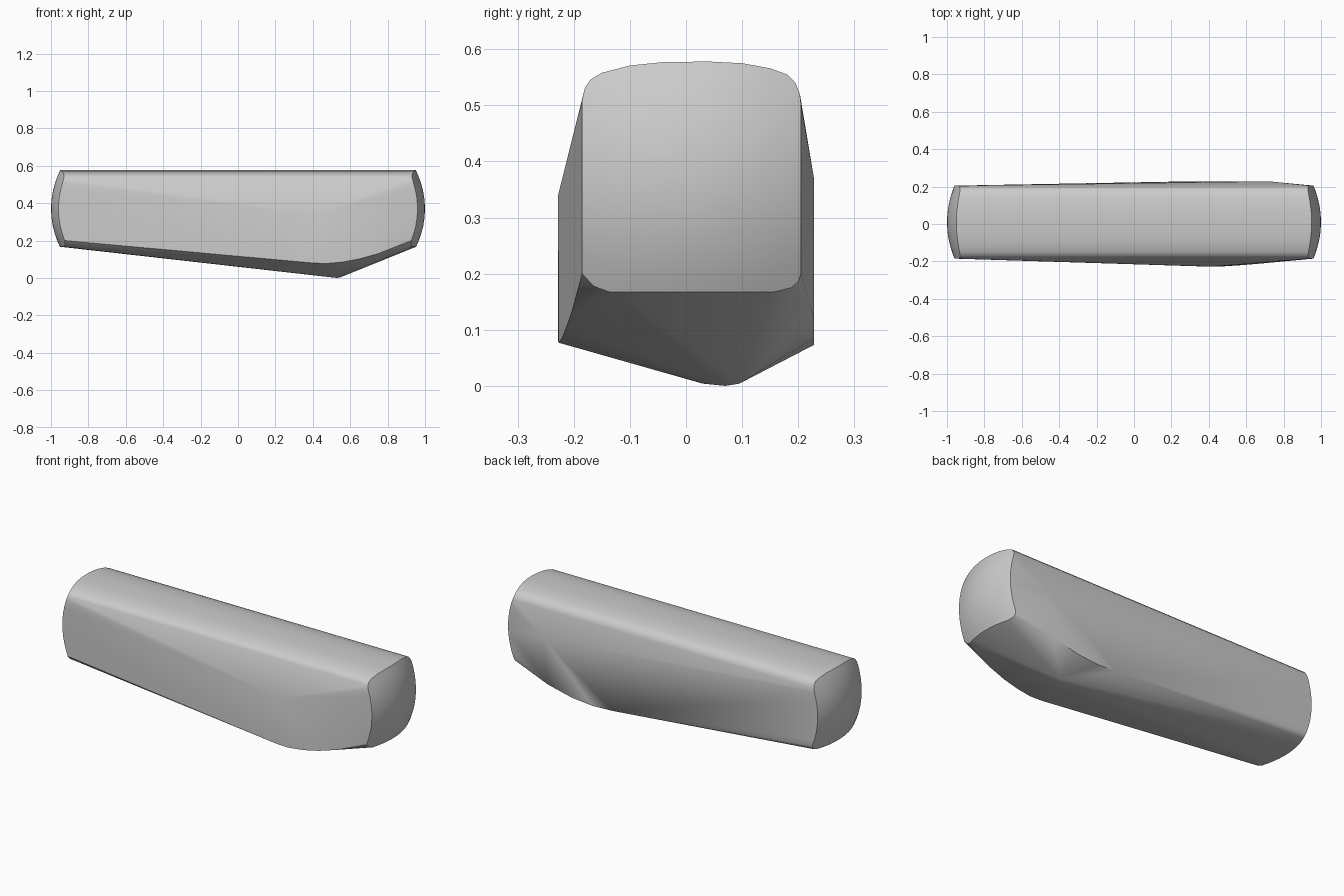
import bpy, bmesh, math
from mathutils import Vector

cube = bpy.data.objects.get("Cube")
if cube:
    bpy.data.objects.remove(cube, do_unlink=True)

grey = bpy.data.materials.new("plain grey")
grey.use_nodes = True
grey.diffuse_color = (0.6, 0.6, 0.6, 1)
grey.node_tree.nodes["Principled BSDF"].inputs["Base Color"].default_value = (0.6, 0.6, 0.6, 1)

# End cross-section (y, z): crowned top, straight sides, small lower corners
section = [(-.185, .2), (-.185, .51), (-.18, .532), (-.17, .546), (-.15, .558),
           (-.1, .571), (-.04, .577), (.04, .578), (.1, .575), (.15, .566),
           (.18, .555), (.195, .54), (.203, .52), (.205, .5), (.205, .2),
           (.2, .186), (.188, .175), (.155, .167), (-.135, .167), (-.155, .174),
           (-.165, .178)]
centre = Vector((0.01, 0.37))


def dense(loop, step=0.04):
    """Subdivide the long spans of a closed loop."""
    out = []
    for i, p in enumerate(loop):
        a, b = Vector(p), Vector(loop[(i + 1) % len(loop)])
        n = max(1, math.ceil((b - a).length / step))
        out += [a.lerp(b, k / n) for k in range(n)]
    return out


def dome(p):
    """Distance of the bulging end from the middle."""
    d = p - centre
    return 1 - 1.05 * d.x ** 2 - 1.15 * d.y ** 2


bm = bmesh.new()

# Domed ends, as shrinking rings
for side in (-1, 1):
    for scale in (1, .85, .65, .45, .25, 0):
        ring = dense(section) if scale else [centre]
        for p in ring:
            q = centre + (p - centre) * scale
            bm.verts.new((side * dome(q), q.x, q.y))

# Front swell: upright ridge and curved lower edge
swell = [(.42, -.228, .34), (.4, -.228, .08), (.47, -.227, .077),
         (.56, -.221, .085), (.65, -.214, .102), (.75, -.204, .13)]
# Back swell: high point and lower edge
swell += [(.72, .228, .37), (.3, .228, .078), (.42, .228, .073),
          (.55, .228, .085), (.7, .228, .12)]
# Belly
swell += [(.5, .03, .004), (.55, .095, .004), (.53, .07, 0)]
for p in swell:
    bm.verts.new(p)

# Taut skin over all the points
hull = bmesh.ops.convex_hull(bm, input=bm.verts)
loose = {g for g in hull["geom_interior"] + hull["geom_unused"]
         if isinstance(g, bmesh.types.BMVert)}
bmesh.ops.delete(bm, geom=list(loose), context='VERTS')
bmesh.ops.recalc_face_normals(bm, faces=bm.faces)

mesh = bpy.data.meshes.new("body")
bm.to_mesh(mesh)
bm.free()
mesh.materials.append(grey)
body = bpy.data.objects.new("body", mesh)
bpy.context.collection.objects.link(body)
bpy.context.view_layer.objects.active = body
body.select_set(True)
bpy.ops.object.shade_smooth_by_angle(angle=math.radians(35))
